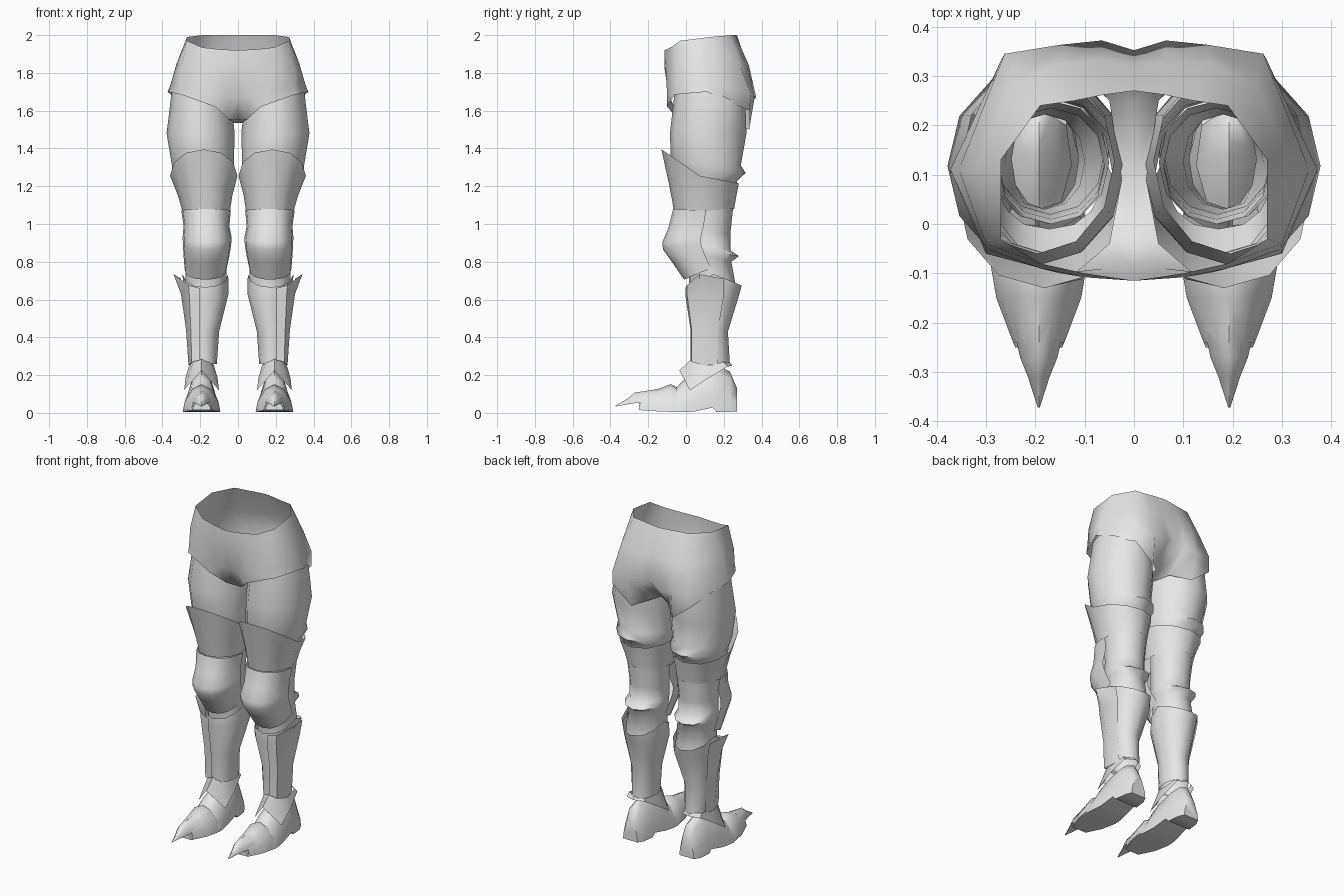
import bpy, bmesh, math

steel = bpy.data.materials.new("grey_steel")
steel.diffuse_color = (0.8, 0.8, 0.8, 1)


def finish(name, bm, angle=65):
    """Turn a right-hand bmesh into a mirrored, smooth-shaded object."""
    bmesh.ops.remove_doubles(bm, verts=bm.verts, dist=0.0005)
    bmesh.ops.recalc_face_normals(bm, faces=bm.faces)
    me = bpy.data.meshes.new(name)
    bm.to_mesh(me)
    bm.free()
    me.materials.append(steel)
    ob = bpy.data.objects.new(name, me)
    bpy.context.collection.objects.link(ob)
    bpy.ops.object.select_all(action='DESELECT')
    ob.select_set(True)
    bpy.context.view_layer.objects.active = ob
    bpy.ops.object.shade_smooth_by_angle(angle=math.radians(angle))
    mod = ob.modifiers.new("mirror", 'MIRROR')
    mod.use_clip = True
    return ob


def skin(bm, rows, closed=False):
    """Join rows of points with quads."""
    vs = [[bm.verts.new(p) for p in row] for row in rows]
    n = len(vs[0])
    for a, b in zip(vs, vs[1:]):
        for i in range(n if closed else n - 1):
            j = (i + 1) % n
            bm.faces.new((a[i], a[j], b[j], b[i]))
    return vs


def ring(xin, xout, yf, yb, zf, zs, zb, half=180, n=12, e=0.95):
    """Rounded section; height varies from front to side to back."""
    full = half == 180
    pts = []
    for i in range(n if full else n + 1):
        t = math.radians(-half + 2 * half * i / n)
        c, s = math.cos(t), math.sin(t)
        c = math.copysign(abs(c) ** e, c)
        s = math.copysign(abs(s) ** e, s)
        z = zs + (zf - zs) * c if c > 0 else zs - (zb - zs) * c
        pts.append(((xin + xout) / 2 + (xout - xin) / 2 * s,
                    (yf + yb) / 2 - (yb - yf) / 2 * c, z))
    return pts


def tube(name, rings, half=180, n=12, e=0.95):
    bm = bmesh.new()
    skin(bm, [ring(*r, half=half, n=n, e=e) for r in rings], closed=half == 180)
    return finish(name, bm)


# Pelvis: half rows from front centre to back centre, then the crotch strip
waist = [(0, -.115, 1.92), (.1, -.1, 1.925), (.19, -.08, 1.935), (.27, -.03, 1.97),
         (.27, .13, 1.99), (.19, .24, 2), (.12, .25, 2), (.06, .262, 2), (0, .27, 2)]
belly = [(0, -.115, 1.83), (.1, -.108, 1.82), (.19, -.09, 1.82), (.3, -.04, 1.83),
         (.325, .11, 1.85), (.245, .285, 1.84), (.15, .325, 1.83), (.065, .333, 1.84), (0, .32, 1.85)]
hips = [(0, -.085, 1.67), (.06, -.09, 1.67), (.15, -.1, 1.69), (.3, -.05, 1.73),
        (.355, .11, 1.745), (.262, .345, 1.69), (.15, .363, 1.67), (.065, .372, 1.67), (0, .352, 1.69)]
hem = [(0, -.03, 1.55), (.05, -.04, 1.555), (.12, -.1, 1.62), (.3, -.06, 1.685),
       (.372, .11, 1.70), (.268, .335, 1.60), (.14, .335, 1.50), (.05, .25, 1.535), (0, .24, 1.56)]
bm = bmesh.new()
skin(bm, [waist, belly, hips, hem])
skin(bm, [hem[:2], [(0, .1, 1.535), (.025, .09, 1.54)], [hem[8], hem[7]]])
finish("pelvis", bm, 75)

# Upper leg, with a lip at the back that tucks into the plate below
tube("thigh", [(.04, .350, -.06, .315, 1.70, 1.71, 1.62),
               (.018, .378, -.085, .32, 1.48, 1.48, 1.48),
               (.022, .350, -.08, .29, 1.33, 1.31, 1.31),
               (.020, .346, -.07, .316, 1.30, 1.27, 1.27),
               (.03, .33, -.06, .272, 1.28, 1.235, 1.23),
               (.03, .32, -.06, .26, 1.22, 1.18, 1.17)], e=1.0)
tube("lower_thigh_plate", [(.003, .36, -.13, .28, 1.395, 1.255, 1.215),
                           (.03, .318, -.09, .265, 1.21, 1.15, 1.14),
                           (.042, .295, -.065, .255, 1.08, 1.07, 1.08)])

# Knee cap wraps the front, knee sleeve closes the back
tube("knee_cap", [(.038, .30, -.068, .26, 1.08, 1.07, 1.07),
                  (.046, .288, -.093, .26, .98, .99, .99),
                  (.034, .293, -.125, .26, .905, .93, .93),
                  (.036, .292, -.122, .26, .865, .89, .89),
                  (.046, .288, -.075, .26, .80, .83, .83),
                  (.06, .283, -.01, .26, .705, .765, .765)], half=92, n=8, e=0.85)
tube("knee_sleeve", [(.05, .288, 0, .25, 1.09, 1.09, 1.09),
                     (.06, .275, 0, .235, .95, .95, .95),
                     (.06, .278, 0, .235, .87, .88, .86),
                     (.054, .286, 0, .28, .84, .855, .83),
                     (.06, .275, .01, .24, .82, .83, .80),
                     (.06, .28, .02, .27, .64, .68, .64)])

# Shin
tube("greave", [(.052, .294, 0, .295, .665, .735, .675),
                (.05, .285, 0, .28, .62, .63, .62),
                (.10, .262, .03, .222, .43, .43, .43),
                (.112, .248, .03, .232, .26, .26, .26)])
bm = bmesh.new()
skin(bm, [[(.2, -.004, .66), (.262, .005, .675), (.342, .07, .735), (.302, .2, .71)],
          [(.2, -.003, .62), (.258, .005, .63), (.302, .08, .63), (.285, .2, .62)],
          [(.2, .024, .44), (.25, .03, .44), (.275, .09, .44), (.26, .17, .44)],
          [(.2, .024, .28), (.245, .03, .27), (.262, .1, .25), (.25, .17, .26)]])
finish("greave_wing", bm, 40)

FOOT = .193


def both_sides(half):
    """Mirror a half loop about the foot centre line."""
    left = [(-x, y, z) for x, y, z in half[1:-1]][::-1]
    return [(FOOT + x, y, z) for x, y, z in half + left]


# Ankle cuff with drooping side points
bm = bmesh.new()
skin(bm, [both_sides([(0, .03, .285), (.045, .045, .27), (.066, .12, .25),
                      (.055, .2, .27), (0, .235, .265)]),
          both_sides([(0, -.035, .225), (.092, .02, .12), (.085, .12, .185),
                      (.06, .22, .245), (0, .245, .25)])], closed=True)
finish("ankle_cuff", bm, 40)


def foot_part(name, sections):
    """Loft arched sections (y, half width, top, bottom) and cap the ends."""
    bm = bmesh.new()
    rows = []
    for y, w, zt, zb in sections:
        h = zt - zb
        shape = [(-1, 0), (-.9, .35), (-.5, .82), (0, 1), (.5, .82), (.9, .35), (1, 0)]
        rows.append([(FOOT + w * u, y, zb + h * v) for u, v in shape])
    vs = skin(bm, rows, closed=True)
    bm.faces.new(vs[0])
    bm.faces.new(vs[-1])
    return finish(name, bm, 50)


# Shoe with heel step, overlapping toe plate and pointed beak
foot_part("shoe", [(.27, .05, .13, .008), (.232, .068, .22, .006), (.16, .076, .25, .006),
                   (.14, .08, .25, .028), (.05, .088, .22, .008), (0, .096, .185, .004),
                   (-.05, .1, .135, .004), (-.15, .085, .11, .008), (-.25, .048, .07, .015)])
foot_part("toe_plate", [(-.035, .094, .128, .02), (-.08, .098, .152, .015),
                        (-.15, .086, .126, .015), (-.24, .052, .112, .02)])
foot_part("toe_beak", [(-.18, .058, .12, .05), (-.27, .038, .108, .052),
                       (-.31, .022, .075, .045), (-.372, .002, .04, .034)])
